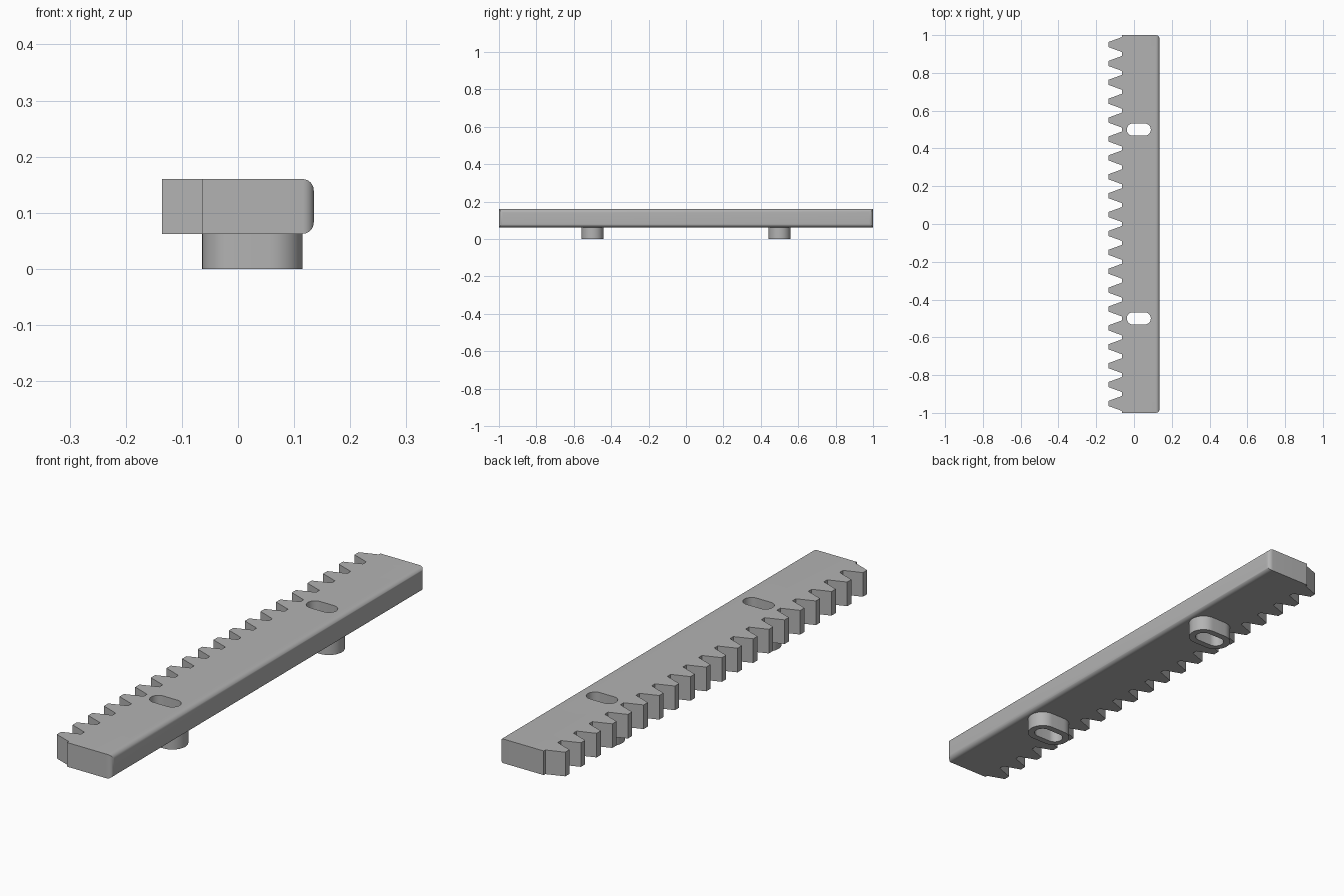
import bpy, bmesh, math

cube = bpy.data.objects.get("Cube")
if cube:
    bpy.data.objects.remove(cube, do_unlink=True)

GREY = (0.45, 0.45, 0.45, 1)
grey = bpy.data.materials.new("plain grey")
grey.use_nodes = True
grey.diffuse_color = GREY
grey.node_tree.nodes["Principled BSDF"].inputs["Base Color"].default_value = GREY

BOTTOM, TOP = 0.0625, 0.16
ROOT, RIGHT, TIP = -0.064, 0.135, -0.135
PITCH, TEETH = 0.1, 20
SLOT_X, SLOT_HALF = 0.0255, 0.031


def prism(name, outline, z0, z1, round_side=0):
    """Extrude a flat outline; optionally round every edge of its +x face."""
    bm = bmesh.new()
    base = bm.faces.new([bm.verts.new((x, y, z0)) for x, y in outline])
    result = bmesh.ops.extrude_face_region(bm, geom=[base])
    bmesh.ops.translate(bm, vec=(0, 0, z1 - z0),
                        verts=[v for v in result["geom"] if isinstance(v, bmesh.types.BMVert)])
    bmesh.ops.recalc_face_normals(bm, faces=bm.faces)
    if round_side:
        edges = [e for e in bm.edges if all(v.co.x > RIGHT - 0.001 for v in e.verts)]
        bmesh.ops.bevel(bm, geom=edges, offset=round_side, segments=8,
                        profile=0.5, affect='EDGES')
    mesh = bpy.data.meshes.new(name)
    bm.to_mesh(mesh)
    bm.free()
    mesh.materials.append(grey)
    obj = bpy.data.objects.new(name, mesh)
    bpy.context.collection.objects.link(obj)
    return obj


def stadium(y, radius, steps=20):
    """Outline of a slot lying along x."""
    points = []
    for side in (1, -1):
        for i in range(steps + 1):
            a = math.pi * (i / steps - 0.5)
            points.append((SLOT_X + side * (SLOT_HALF + radius * math.cos(a)),
                           y + side * radius * math.sin(a)))
    return points


def select_only(obj):
    bpy.ops.object.select_all(action='DESELECT')
    obj.select_set(True)
    bpy.context.view_layer.objects.active = obj


def cut(obj, cutter):
    select_only(obj)
    mod = obj.modifiers.new("slot", 'BOOLEAN')
    mod.operation, mod.solver, mod.object = 'DIFFERENCE', 'EXACT', cutter
    bpy.ops.object.modifier_apply(modifier=mod.name)


# Bar with straight-flanked rack teeth along its right edge
module = PITCH / math.pi
slope = math.tan(math.radians(20))
tip_half = PITCH / 4 - module * slope
root_half = PITCH / 4 + 1.25 * module * slope
outline = [(RIGHT, -1), (RIGHT, 1), (ROOT, 1)]
for i in range(TEETH):
    y = (TEETH / 2 - 0.5 - i) * PITCH
    outline += [(ROOT, y + root_half), (TIP, y + tip_half),
                (TIP, y - tip_half), (ROOT, y - root_half)]
outline.append((ROOT, -1))
rack = prism("toothed_bar", outline, BOTTOM, TOP, round_side=0.02)
parts = [rack]

# Slotted mounting bosses below the bar
for name, y in (("front_boss", -0.5), ("back_boss", 0.5)):
    boss = prism(name, stadium(y, 0.0585), 0, BOTTOM)
    cutter = prism("slot_cutter", stadium(y, 0.0325), -0.1, TOP + 0.1)
    cutter.hide_render = True
    cut(boss, cutter)
    cut(rack, cutter)
    bpy.data.objects.remove(cutter, do_unlink=True)
    parts.append(boss)

# Smooth rounds, crisp corners
for part in parts:
    select_only(part)
    bpy.ops.object.shade_smooth_by_angle(angle=math.radians(30))
